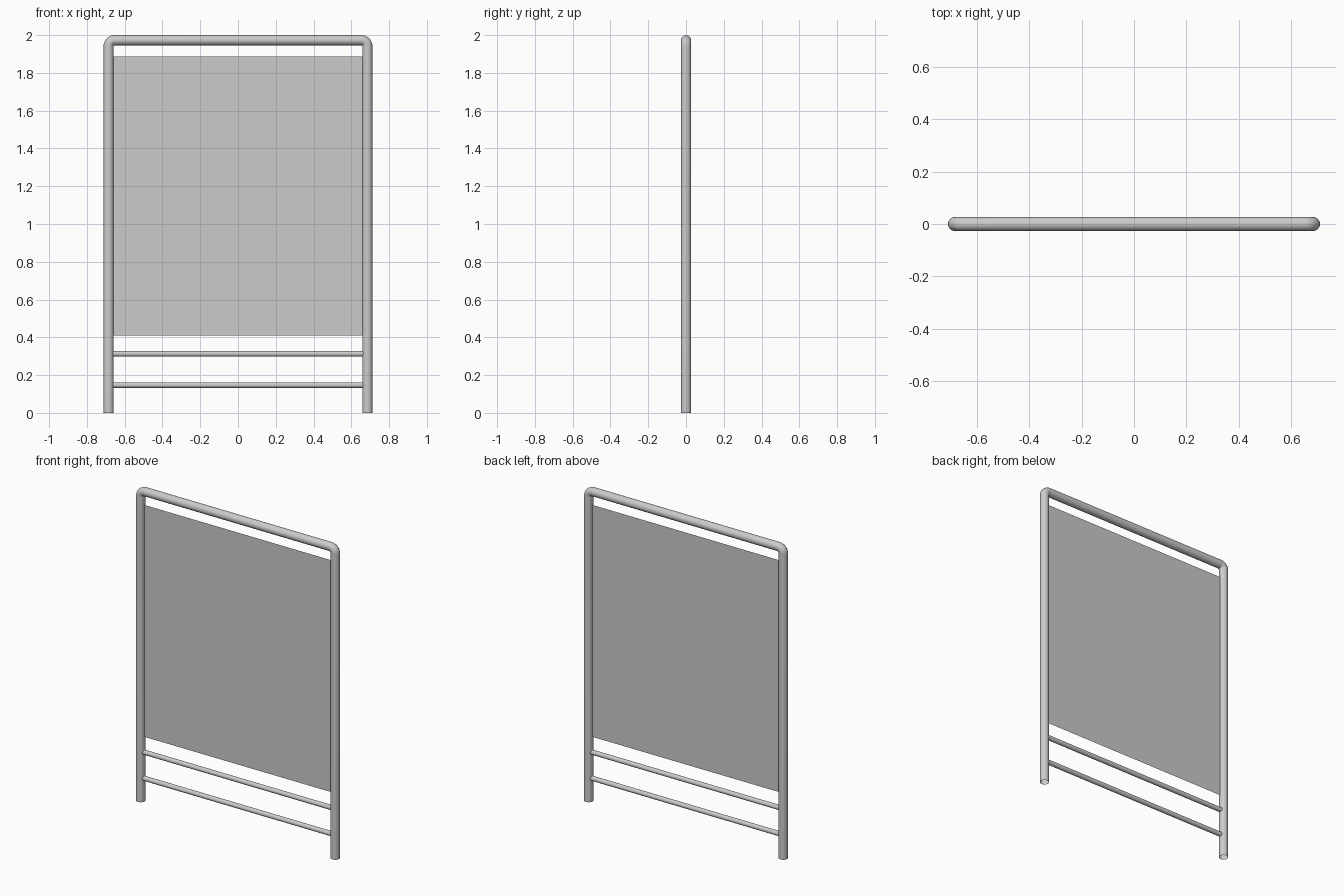
import bpy, math
from mathutils import Vector

if "Cube" in bpy.data.objects:
    bpy.data.objects.remove(bpy.data.objects["Cube"], do_unlink=True)

POST_X, TUBE_R, ROD_R, BEND_R, HEIGHT = 0.685, 0.027, 0.015, 0.032, 2.0


def material(name, color):
    mat = bpy.data.materials.new(name)
    mat.use_nodes = True
    mat.diffuse_color = color
    mat.node_tree.nodes["Principled BSDF"].inputs["Base Color"].default_value = color
    return mat


grey = material("light grey metal", (0.6, 0.6, 0.6, 1))


def tube(name, points, radius, caps):
    """Sweep a round section along a path and turn it into a smooth mesh."""
    curve = bpy.data.curves.new(name, "CURVE")
    curve.dimensions = "3D"
    curve.bevel_depth = radius
    curve.bevel_resolution = 6
    curve.use_fill_caps = caps
    spline = curve.splines.new("POLY")
    spline.points.add(len(points) - 1)
    for p, co in zip(spline.points, points):
        p.co = (*co, 1)
    obj = bpy.data.objects.new(name, curve)
    bpy.context.collection.objects.link(obj)
    bpy.ops.object.select_all(action="DESELECT")
    obj.select_set(True)
    bpy.context.view_layer.objects.active = obj
    bpy.ops.object.convert(target="MESH")
    obj = bpy.context.object
    obj.name = name
    obj.data.materials.clear()
    obj.data.materials.append(grey)
    bpy.ops.object.shade_smooth_by_angle(angle=math.radians(40))
    return obj


# Bent hoop frame: two legs and a top bar with rounded corners
top_z = HEIGHT - TUBE_R
left = [Vector((POST_X, 0, 0))]
for i in range(9):
    a = math.pi / 2 * i / 8
    left.append(Vector((POST_X - BEND_R + BEND_R * math.cos(a), 0,
                        top_z - BEND_R + BEND_R * math.sin(a))))
right = [Vector((-p.x, 0, p.z)) for p in reversed(left)]
tube("hoop_frame", left + right, TUBE_R, False)

# Two thin cross rods
for name, z in (("lower_rod", 0.147), ("upper_rod", 0.313)):
    tube(name, [Vector((-POST_X + 0.01, 0, z)), Vector((POST_X - 0.01, 0, z))], ROD_R, True)

# Flat sheet between the legs
bpy.ops.mesh.primitive_plane_add(size=1, location=(0, 0, 1.149), rotation=(math.pi / 2, 0, 0))
panel = bpy.context.object
panel.name = "panel"
panel.scale = (2 * (POST_X - 0.015), 1.476, 1)
panel.data.materials.append(grey)
